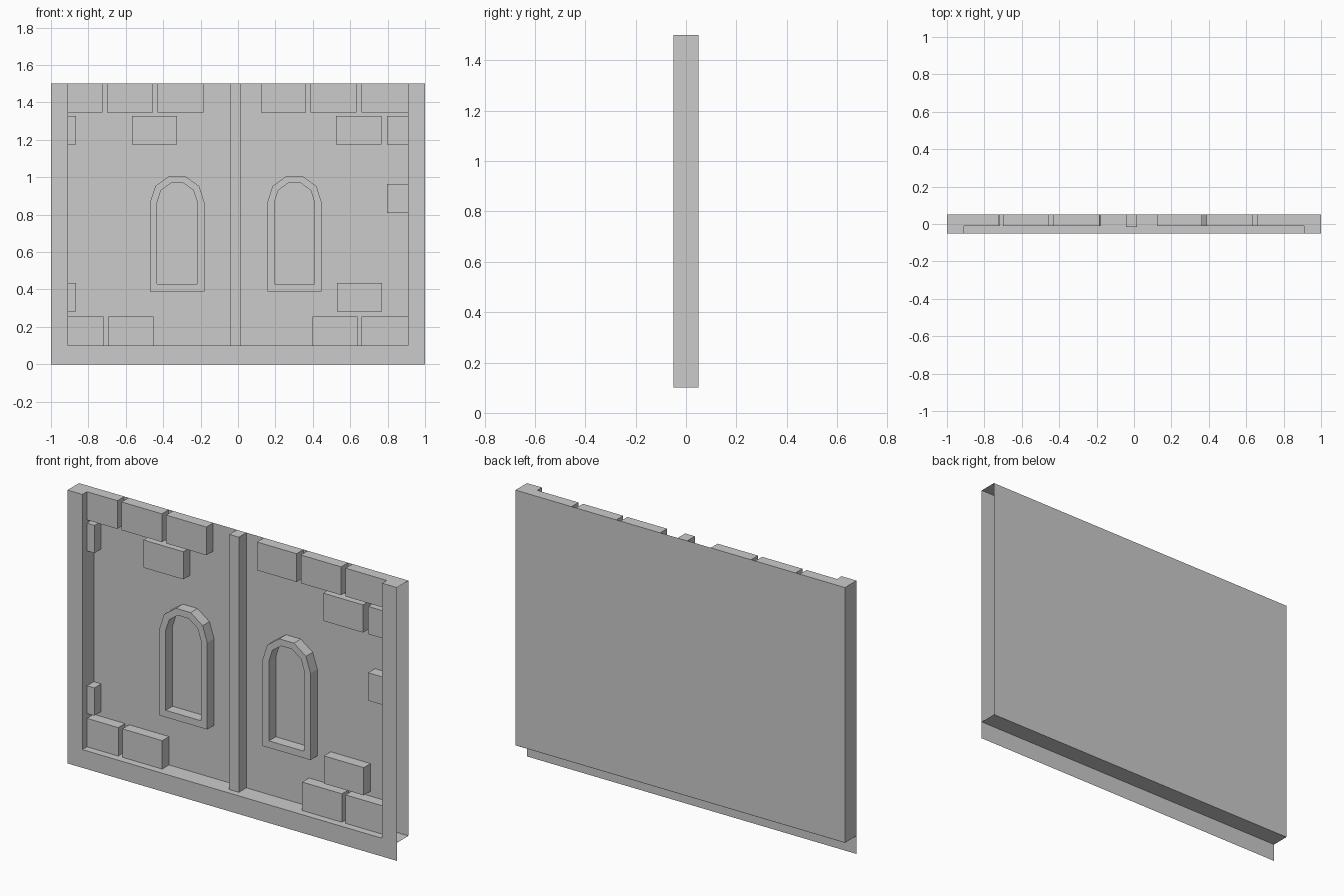
import bpy, bmesh, math

if "Cube" in bpy.data.objects:
    bpy.data.objects.remove(bpy.data.objects["Cube"])

FRONT, BACK = -0.05, 0.05
INNER, FLOOR, TOP = 0.91, 0.10, 1.50
RELIEF = -0.01          # front of bricks and window surrounds
PANEL = BACK - 0.001    # recessed wall face


def make(name, polys):
    """Mesh object from a list of polygons, merged at shared corners."""
    bm = bmesh.new()
    for poly in polys:
        bm.faces.new([bm.verts.new(p) for p in poly])
    bmesh.ops.remove_doubles(bm, verts=bm.verts, dist=1e-5)
    me = bpy.data.meshes.new(name)
    bm.to_mesh(me)
    bm.free()
    ob = bpy.data.objects.new(name, me)
    bpy.context.collection.objects.link(ob)
    return ob


def face_y(x0, x1, z0, z1, y):      # faces the front
    return [(x0, y, z0), (x1, y, z0), (x1, y, z1), (x0, y, z1)]


def face_z(x0, x1, z):              # faces up, full depth
    return [(x0, FRONT, z), (x1, FRONT, z), (x1, BACK, z), (x0, BACK, z)]


def face_x(x):                      # faces +x, full depth
    return [(x, FRONT, FLOOR), (x, BACK, FLOOR), (x, BACK, TOP), (x, FRONT, TOP)]


def block(name, x0, x1, z0, z1, y):
    """Box standing on the wall panel, open at the hidden back."""
    a = face_y(x0, x1, z0, z1, y)
    b = face_y(x0, x1, z0, z1, BACK)
    sides = [[a[i], b[i], b[(i + 1) % 4], a[(i + 1) % 4]] for i in range(4)]
    return make(name, [a] + sides)


# Border: thin front skin, reveals, caps; the +x end is open
make("border_frame", [
    face_y(-1, -INNER, FLOOR, TOP, FRONT),
    face_y(INNER, 1, FLOOR, TOP, FRONT),
    face_y(-1, -INNER, 0, FLOOR, FRONT),
    face_y(-INNER, INNER, 0, FLOOR, FRONT),
    face_y(INNER, 1, 0, FLOOR, FRONT),
    face_x(-INNER),
    face_x(INNER)[::-1],
    face_x(-1)[::-1],
    face_z(-1, -INNER, TOP),
    face_z(INNER, 1, TOP),
])
make("recess_floor", [face_z(-INNER, INNER, FLOOR)])
make("underside", [face_z(-1, 1, FLOOR - 0.001)[::-1]])
make("back_wall", [face_y(-1, 1, FLOOR, TOP, BACK)[::-1]])
make("recess_wall", [face_y(-INNER, INNER, FLOOR, TOP, PANEL)])

# Central post
block("post", -0.042, 0.016, FLOOR, TOP, -0.016)

# Stone bricks by course: (bottom, top, [x spans])
courses = [
    (1.345, 1.5, [(-0.91, -0.725), (-0.70, -0.455), (-0.43, -0.185),
                  (0.122, 0.363), (0.388, 0.633), (0.66, 0.91)]),
    (1.175, 1.327, [(-0.91, -0.865), (-0.567, -0.325), (0.525, 0.766), (0.797, 0.91)]),
    (0.81, 0.963, [(0.797, 0.91)]),
    (0.283, 0.435, [(-0.91, -0.865), (0.528, 0.77)]),
    (0.10, 0.256, [(-0.91, -0.72), (-0.695, -0.453), (0.397, 0.638), (0.66, 0.91)]),
]
for z0, z1, spans in courses:
    for x0, x1 in spans:
        block("brick", x0, x1, z0, z1, RELIEF)


# Arched window surrounds
def arch(cx, r, z0, y, cz=0.867, n=5):
    arc = [(cx + r * math.cos(math.pi * i / n), y, cz + r * math.sin(math.pi * i / n))
           for i in range(n + 1)]
    return [(cx - r, y, z0), (cx + r, y, z0)] + arc


for cx in (-0.325, 0.302):
    of, ob = arch(cx, 0.145, 0.39, RELIEF), arch(cx, 0.145, 0.39, BACK)
    nf, nb = arch(cx, 0.107, 0.428, RELIEF), arch(cx, 0.107, 0.428, BACK)
    polys = []
    for i in range(len(of)):
        j = (i + 1) % len(of)
        polys += [[of[i], of[j], nf[j], nf[i]],     # front ring
                  [of[i], ob[i], ob[j], of[j]],     # outer side
                  [nf[i], nf[j], nb[j], nb[i]]]     # inner reveal
    make("window_surround", polys)
